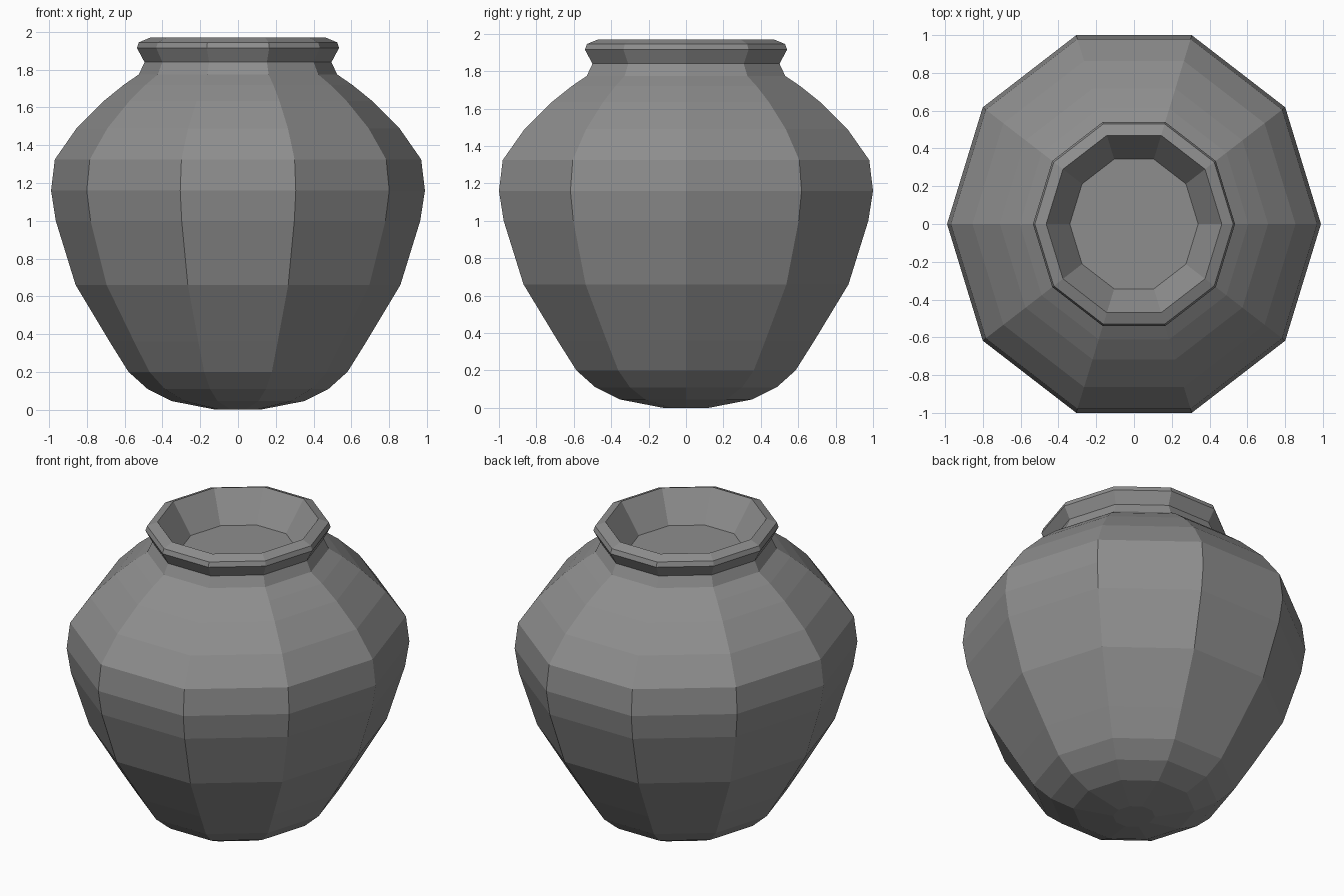
import bpy
import bmesh
from math import cos, sin, pi

cube = bpy.data.objects.get("Cube")
if cube:
    bpy.data.objects.remove(cube, do_unlink=True)

SIDES = 10
DEPTH = 1.062  # the rings are slightly deeper than wide

# Single stone grey
grey = bpy.data.materials.new("stone_grey")
grey.use_nodes = True
colour = (0.27, 0.27, 0.27, 1)
grey.diffuse_color = colour
grey.node_tree.nodes["Principled BSDF"].inputs["Base Color"].default_value = colour

# Radius and height, from the base up over the lip and down into the mouth
PROFILE = [
    (0.12, 0.0), (0.35, 0.045), (0.48, 0.11), (0.58, 0.2), (0.68, 0.36),
    (0.86, 0.66), (0.965, 1.0), (0.99, 1.16), (0.97, 1.325), (0.855, 1.49),
    (0.71, 1.635), (0.605, 1.72), (0.525, 1.775), (0.495, 1.84),
    (0.535, 1.915), (0.525, 1.945), (0.465, 1.97), (0.34, 1.78),
]


def lathe(name, profile, material):
    """Spin a profile into a faceted vessel with closed ends."""
    bm = bmesh.new()
    rings = []
    for r, z in profile:
        angles = [2 * pi * i / SIDES for i in range(SIDES)]
        rings.append([bm.verts.new((r * cos(a), r * sin(a) * DEPTH, z)) for a in angles])
    for low, high in zip(rings, rings[1:]):
        for i in range(SIDES):
            j = (i + 1) % SIDES
            bm.faces.new((low[i], low[j], high[j], high[i]))
    bm.faces.new(rings[0][::-1])
    bm.faces.new(rings[-1])
    mesh = bpy.data.meshes.new(name)
    bm.to_mesh(mesh)
    bm.free()
    mesh.materials.append(material)
    obj = bpy.data.objects.new(name, mesh)
    bpy.context.collection.objects.link(obj)
    return obj


# Pot body, neck, lip and shallow mouth
lathe("pot", PROFILE, grey)
